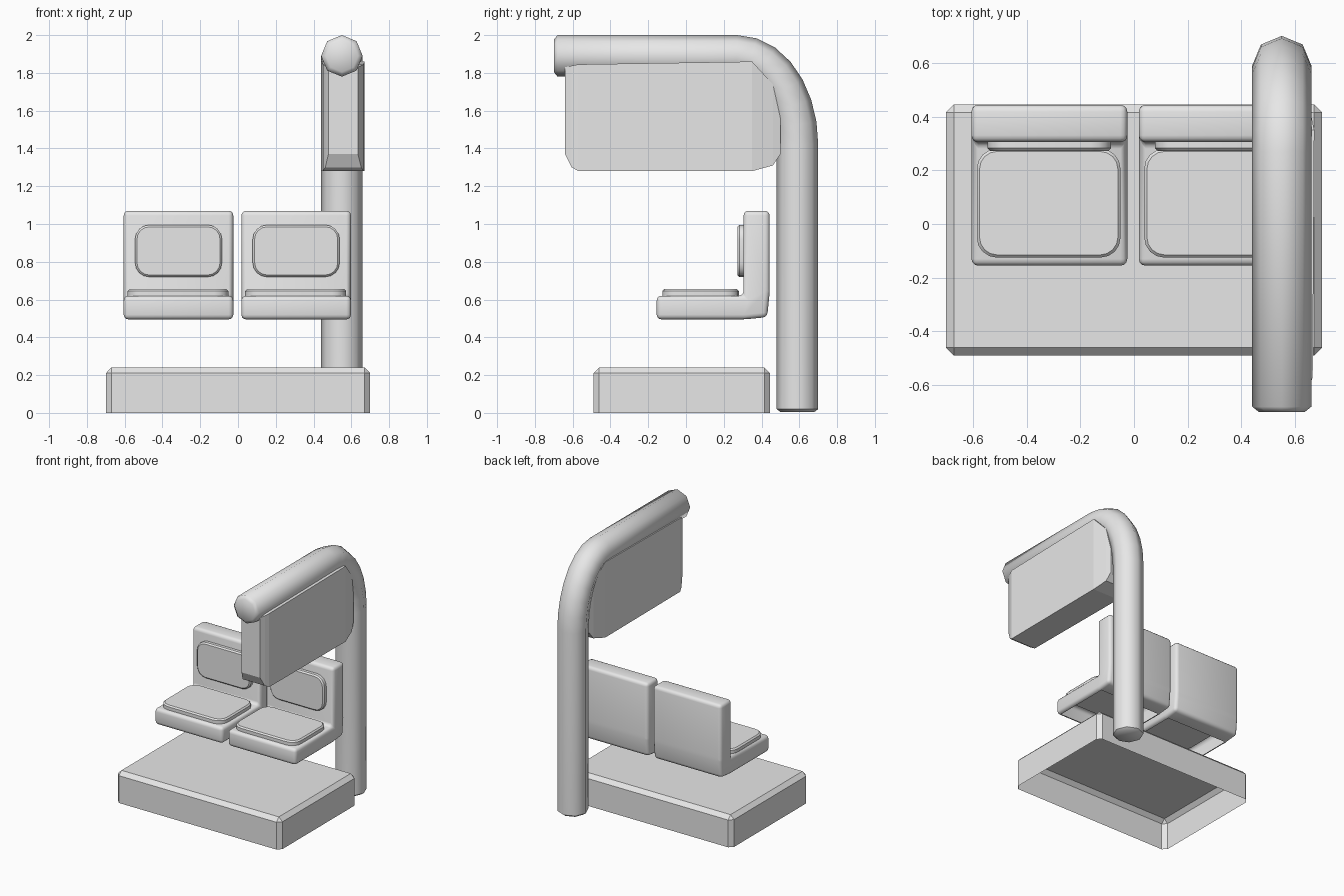
import bpy, bmesh
from math import sin, cos, pi, radians
from mathutils import Vector

cube = bpy.data.objects.get("Cube")
if cube:
    bpy.data.objects.remove(cube, do_unlink=True)

GREY = bpy.data.materials.new("plain_grey")
GREY.use_nodes = True
GREY.diffuse_color = (0.8, 0.8, 0.8, 1)
for node in GREY.node_tree.nodes:
    if node.type == 'BSDF_PRINCIPLED':
        node.inputs["Base Color"].default_value = (0.8, 0.8, 0.8, 1)


def finish(name, bm, smooth_angle=None):
    """Turn a bmesh into a named object."""
    mesh = bpy.data.meshes.new(name)
    bm.to_mesh(mesh)
    bm.free()
    mesh.materials.append(GREY)
    if smooth_angle:
        mesh.polygons.foreach_set("use_smooth", [True] * len(mesh.polygons))
        mesh.set_sharp_from_angle(angle=radians(smooth_angle))
    obj = bpy.data.objects.new(name, mesh)
    bpy.context.collection.objects.link(obj)
    return obj


def loft(rings):
    """Closed solid skinned through matching rings of points."""
    bm = bmesh.new()
    loops = [[bm.verts.new(p) for p in ring] for ring in rings]
    n = len(loops[0])
    for a, b in zip(loops, loops[1:]):
        for i in range(n):
            j = (i + 1) % n
            bm.faces.new((a[i], a[j], b[j], b[i]))
    bm.faces.new(loops[0])
    bm.faces.new(loops[-1])
    bmesh.ops.recalc_face_normals(bm, faces=bm.faces)
    return bm


def box(x0, x1, y0, y1, z0, z1):
    return loft([[(x0, y0, z), (x1, y0, z), (x1, y1, z), (x0, y1, z)]
                 for z in (z0, z1)])


def bevel(bm, edges, width, segments):
    bmesh.ops.bevel(bm, geom=edges, offset=width, segments=segments,
                    profile=0.5, affect='EDGES', clamp_overlap=True)


def remove_bottom(bm, z):
    low = [f for f in bm.faces if f.calc_center_median().z < z]
    bmesh.ops.delete(bm, geom=low, context='FACES')


# Hollow platform with chamfered upper and corner edges
bm = box(-0.7, 0.7, -0.49, 0.445, 0, 0.24)
remove_bottom(bm, 0.01)
bevel(bm, [e for e in bm.edges if not e.is_boundary], 0.03, 1)
finish("platform", bm)


def cushion(name, bounds, axis):
    """Pad with round corners seen along the axis and a soft rim."""
    bm = box(*bounds)
    along = [e for e in bm.edges
             if abs((e.verts[0].co - e.verts[1].co).normalized()[axis]) > 0.9]
    bevel(bm, along, 0.075, 4)
    rim = [e for e in bm.edges if any(
        abs(f.normal[axis]) > 0.9 for f in e.link_faces)]
    bevel(bm, rim, 0.01, 1)
    finish(name, bm, 40)


# Two moulded seats with a cushion on the seat and on the back
SEAT = [(-0.155, 0.495), (0.31, 0.495), (0.43, 0.507), (0.443, 0.64),
        (0.443, 1.07), (0.305, 1.07), (0.305, 0.62), (-0.155, 0.62)]
for side, x in (("right", -0.605), ("left", 0.018)):
    w = 0.58
    bm = loft([[(px, y, z) for y, z in SEAT] for px in (x, x + w)])
    bevel(bm, bm.edges[:], 0.025, 3)
    remove_bottom(bm, 0.4965)
    finish(side + "_seat", bm, 40)
    cushion(side + "_seat_cushion",
            (x + 0.02, x + w - 0.025, -0.125, 0.28, 0.61, 0.655), 2)
    cushion(side + "_back_cushion",
            (x + 0.06, x + w - 0.06, 0.272, 0.32, 0.72, 0.995), 1)

# Bent eight-sided post: (path y, path z, tangent angle, radius)
PX, PY, PZ, R = 0.55, 0.59, 1.89, 0.11
stations = [(PY, 0.005, 0, 0.09), (PY, 0.02, 0, R)]
BEND_Y, BEND_Z = 0.32, 0.47
for k in range(8):
    t = k / 7 * pi / 2
    tangent = Vector((BEND_Z * cos(t), BEND_Y * sin(t))).angle_signed(
        Vector((1, 0)))
    stations.append((PY - BEND_Y + BEND_Y * cos(t),
                     PZ - BEND_Z + BEND_Z * sin(t), abs(tangent), R))
stations += [(-0.68, PZ, pi / 2, R), (-0.7, PZ, pi / 2, 0.085)]
rings = []
for y, z, a, r in stations:
    ring = []
    for i in range(8):
        q = i * pi / 4
        ring.append((PX + r * sin(q), y + r * cos(q) * cos(a),
                     z + r * cos(q) * sin(a)))
    rings.append(ring)
finish("bent_post", loft(rings), 50)

# Hanging panel, tapered at both ends: (y, half width, bottom, top)
PANEL = [(-0.64, 0.078, 1.37, 1.83), (-0.605, 0.095, 1.3, 1.838),
         (-0.57, 0.108, 1.28, 1.845), (0.35, 0.114, 1.28, 1.86),
         (0.46, 0.09, 1.31, 1.74), (0.5, 0.078, 1.37, 1.56)]
rings = [[(0.557 - h, y, lo), (0.557 + h, y, lo),
          (0.557 + h, y, hi), (0.557 - h, y, hi)] for y, h, lo, hi in PANEL]
finish("hanging_panel", loft(rings))
